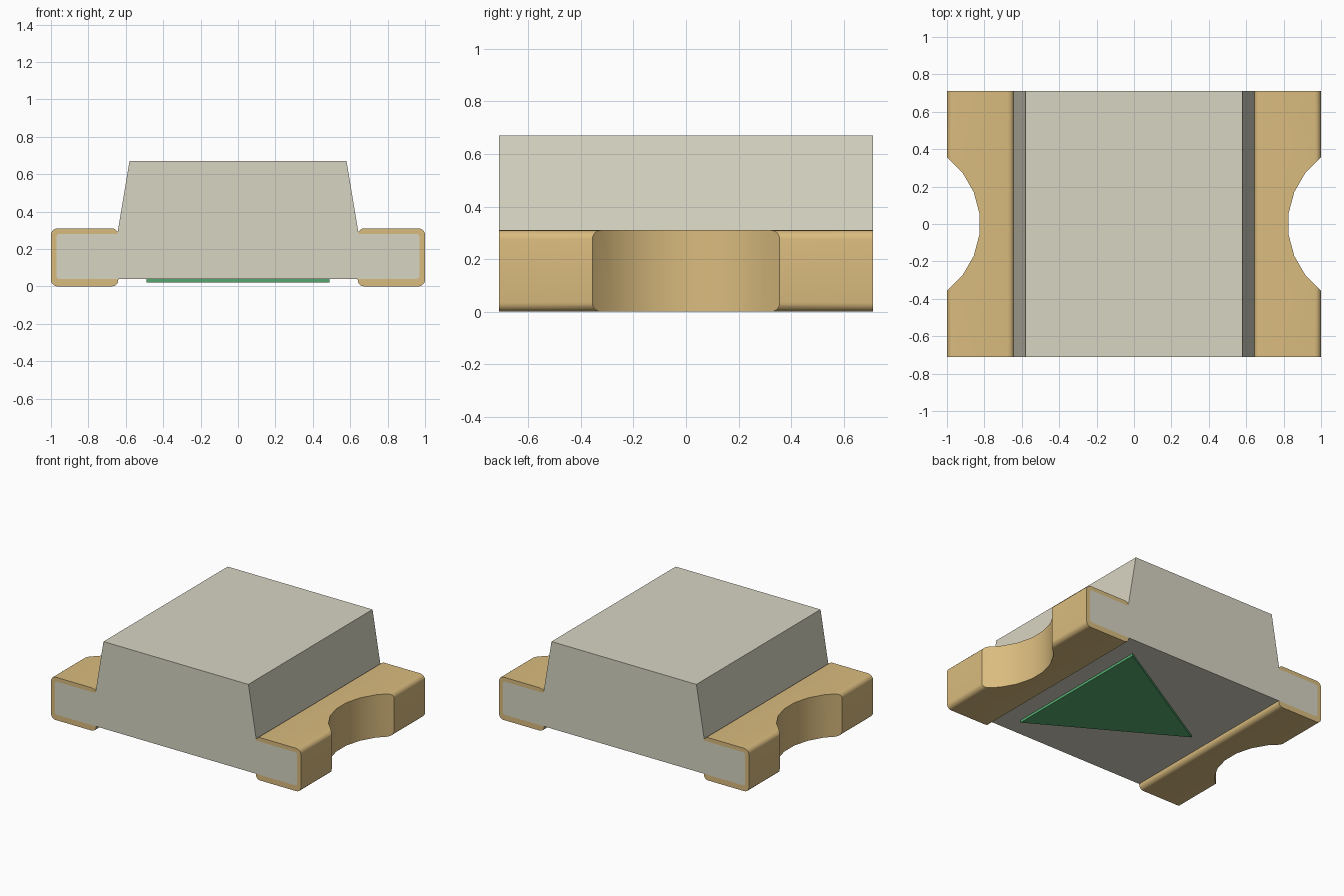
import bpy
import bmesh
import math
from mathutils import Matrix

cube = bpy.data.objects.get("Cube")
if cube:
    bpy.data.objects.remove(cube, do_unlink=True)

HALF_Y = 0.71


def material(name, rgb):
    mat = bpy.data.materials.new(name)
    mat.use_nodes = True
    mat.diffuse_color = (*rgb, 1)
    bsdf = mat.node_tree.nodes["Principled BSDF"]
    bsdf.inputs["Base Color"].default_value = (*rgb, 1)
    bsdf.inputs["Roughness"].default_value = 0.6
    return mat


def finish(name, bm, mat):
    bmesh.ops.recalc_face_normals(bm, faces=bm.faces)
    mesh = bpy.data.meshes.new(name)
    bm.to_mesh(mesh)
    bm.free()
    mesh.materials.append(mat)
    obj = bpy.data.objects.new(name, mesh)
    bpy.context.collection.objects.link(obj)
    return obj


def prism(name, points, depth, mat, radius=0.0, segments=4, round_from=0.0):
    """Extrude an x-z profile along y, rounding long edges beyond round_from."""
    bm = bmesh.new()
    face = bm.faces.new([bm.verts.new((x, -depth, z)) for x, z in points])
    new = bmesh.ops.extrude_face_region(bm, geom=[face])["geom"]
    verts = [g for g in new if isinstance(g, bmesh.types.BMVert)]
    bmesh.ops.translate(bm, verts=verts, vec=(0, 2 * depth, 0))
    if radius:
        edges = [e for e in bm.edges
                 if abs(e.verts[0].co.y - e.verts[1].co.y) > depth
                 and abs(e.verts[0].co.x) > round_from]
        bmesh.ops.bevel(bm, geom=edges, offset=radius, segments=segments,
                        profile=0.5, affect='EDGES')
    return finish(name, bm, mat)


def notch_cutter(name, side, radius, mat):
    bm = bmesh.new()
    place = Matrix.Translation((side * 1.27, 0, 0.15)) @ Matrix.Rotation(math.radians(7.5), 4, 'Z')
    bmesh.ops.create_cone(bm, cap_ends=True, segments=24, radius1=radius,
                          radius2=radius, depth=1, matrix=place)
    obj = finish(name, bm, mat)
    obj.hide_render = True
    return obj


def cut(obj, cutters):
    for cutter in cutters:
        mod = obj.modifiers.new("cut", 'BOOLEAN')
        mod.operation = 'DIFFERENCE'
        mod.solver = 'EXACT'
        mod.object = cutter
    bpy.context.view_layer.update()
    graph = bpy.context.evaluated_depsgraph_get()
    mesh = bpy.data.meshes.new_from_object(obj.evaluated_get(graph))
    obj.modifiers.clear()
    obj.data = mesh


white = material("warm white resin", (0.68, 0.66, 0.54))
gold = material("gold plating", (0.70, 0.50, 0.21))
green = material("green marking", (0.095, 0.42, 0.166))

# Resin body: thin base board with a tapered lens block on top
half = [(0.97, 0.04), (0.97, 0.28), (0.645, 0.28), (0.58, 0.67)]
profile = half + [(-x, z) for x, z in reversed(half)]
body = prism("resin_body", profile, HALF_Y, white, 0.015, 3, 0.9)
core = prism("core_cutter", profile, HALF_Y + 0.1, white, 0.015, 3, 0.9)
core.hide_render = True
wide = [notch_cutter("wide_notch_cutter", s, 0.477, white) for s in (1, -1)]
cut(body, wide)
cut(core, wide)

# Gold terminals wrapped round both ends, each with a curved end notch
helpers = [core] + wide
for side, label in ((1, "left"), (-1, "right")):
    outline = [(side * x, z) for x, z in ((0.64, 0), (1, 0), (1, 0.31), (0.64, 0.31))]
    pad = prism(label + "_terminal", outline, HALF_Y, gold, 0.035, 5)
    notch = notch_cutter("notch_cutter", side, 0.447, gold)
    cut(pad, [core, notch])
    helpers.append(notch)
    bpy.ops.object.select_all(action='DESELECT')
    pad.select_set(True)
    bpy.context.view_layer.objects.active = pad
    bpy.ops.object.shade_smooth_by_angle(angle=math.radians(30))

for helper in helpers:
    bpy.data.objects.remove(helper, do_unlink=True)

# Triangular polarity mark under the body
bm = bmesh.new()
base = bm.faces.new([bm.verts.new(p) for p in
                     ((0.49, 0.57, 0.022), (0.49, -0.57, 0.022), (-0.49, 0, 0.022))])
top = bmesh.ops.extrude_face_region(bm, geom=[base])["geom"]
bmesh.ops.translate(bm, verts=[g for g in top if isinstance(g, bmesh.types.BMVert)],
                    vec=(0, 0, 0.02))
finish("polarity_triangle", bm, green)
